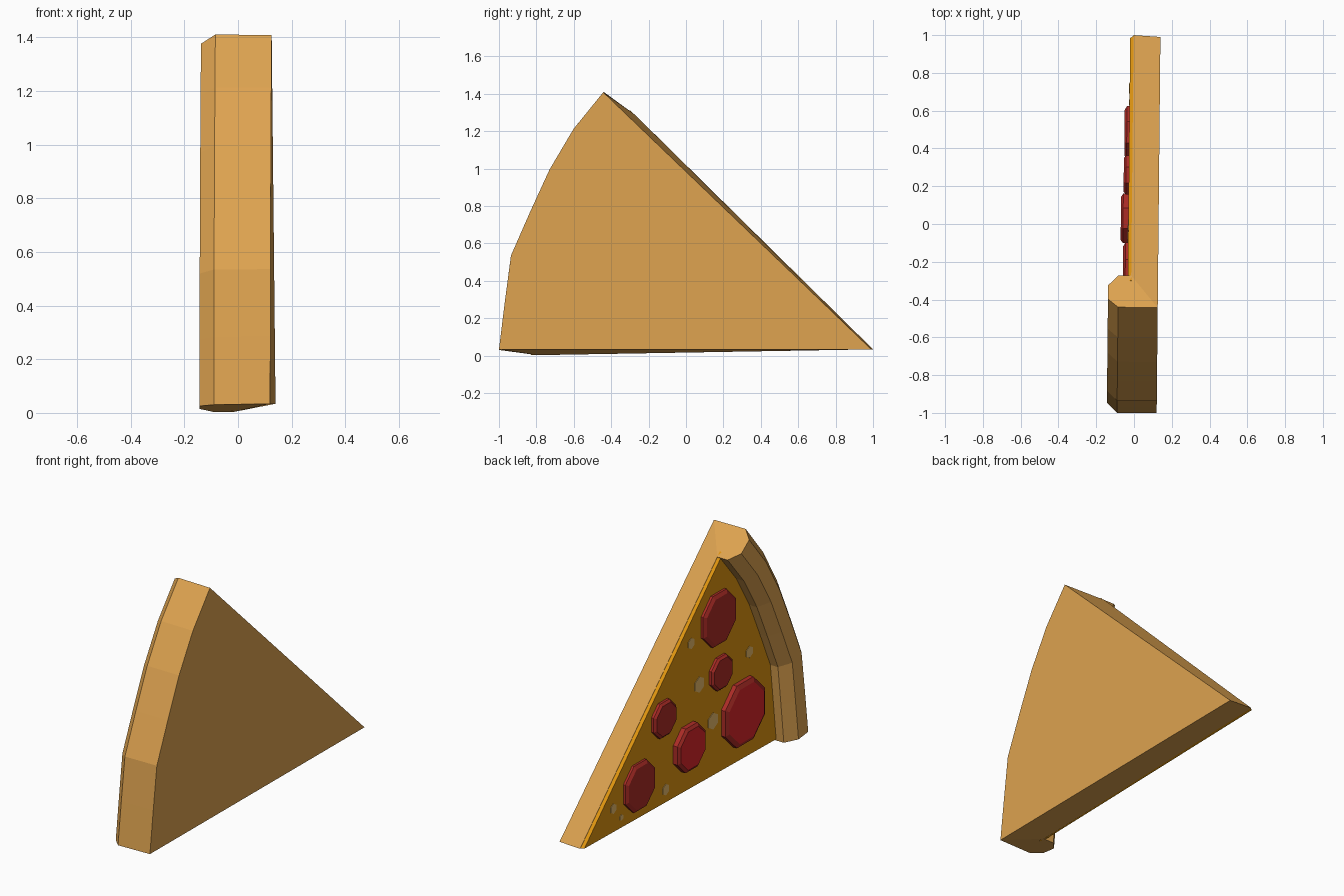
import bpy, bmesh, math

if "Cube" in bpy.data.objects:
    bpy.data.objects.remove(bpy.data.objects["Cube"])


def srgb(r, g, b):
    f = lambda c: (c / 255 / 12.92) if c < 10 else ((c / 255 + 0.055) / 1.055) ** 2.4
    return (f(r), f(g), f(b), 1)


def material(name, rgb):
    m = bpy.data.materials.new(name)
    m.diffuse_color = srgb(*rgb)
    m.use_nodes = True
    m.node_tree.nodes["Principled BSDF"].inputs["Base Color"].default_value = m.diffuse_color
    return m


CRUST = material("baked crust", (222, 163, 80))
CHEESE = material("golden cheese", (222, 148, 16))
SPOT = material("pale cheese spot", (238, 192, 110))
SAUSAGE = material("sausage red", (172, 44, 38))
BRIGHT = material("bright sausage red", (218, 38, 42))

TIP_Y, TIP_Z = 0.99, 0.034
ANGLE = 43.8
SEGMENTS = 6
RADII = [1.99, 1.975, 1.99, 1.966, 1.97, 1.98, 1.985]   # hand-cut rim


def tilt(x, y, z):
    """The slice leans slightly: x drifts with y."""
    return (x + 0.01 * y, y, z)


def polar(x, r, t, margin):
    """Point at radius r and fraction t of the slice, ends widened by margin degrees."""
    a = math.radians(-margin + t * (ANGLE + 2 * margin))
    return tilt(x, TIP_Y - r * math.cos(a), TIP_Z + r * math.sin(a))


def finish(name, bm, mats):
    bmesh.ops.recalc_face_normals(bm, faces=bm.faces)
    me = bpy.data.meshes.new(name)
    bm.to_mesh(me)
    bm.free()
    for m in mats:
        me.materials.append(m)
    ob = bpy.data.objects.new(name, me)
    bpy.context.collection.objects.link(ob)
    return ob


def wedge(name, profile, tip_back, tip_front, mat):
    """Sweep a rim profile (x, inset from rim, margin) round the tip."""
    bm = bmesh.new()
    tb, tf = bm.verts.new(tip_back), bm.verts.new(tip_front)
    rows = []
    for i in range(SEGMENTS + 1):
        rows.append([bm.verts.new(polar(x, RADII[i] - d, i / SEGMENTS, m))
                     for x, d, m in profile])
    for a, b in zip(rows, rows[1:]):
        for j in range(len(profile) - 1):
            f = bm.faces.new((a[j], a[j + 1], b[j + 1], b[j]))
            f.smooth = False
        bm.faces.new((tb, a[0], b[0]))
        bm.faces.new((tf, b[-1], a[-1]))
    for row in (rows[0], rows[-1]):
        bm.faces.new((tb, row[0], row[-1], tf))
        if len(row) > 2:
            bm.faces.new(row)
    return finish(name, bm, [mat])


def disc(name, y, z, rings, sides, mats):
    """Stack of polygon rings (x, radius) facing -x; the last is the face."""
    bm = bmesh.new()
    rows = []
    for x, r in rings:
        rows.append([bm.verts.new(tilt(x, y + r * math.cos(k), z + r * math.sin(k)))
                     for k in (2 * math.pi * (i + 0.5) / sides for i in range(sides))])
    for a, b in zip(rows, rows[1:]):
        for i in range(sides):
            j = (i + 1) % sides
            bm.faces.new((a[i], a[j], b[j], b[i]))
    bm.faces.new(rows[0])
    top = bm.faces.new(rows[-1])
    top.material_index = len(mats) - 1
    return finish(name, bm, mats)


# dough base with raised crust
wedge("crust_base",
      [(0.13, 0, 0), (-0.08, 0, 0.1), (-0.134, 0.055, 0.25),
       (-0.134, 0.145, 0.6), (-0.08, 0.205, 1.0), (-0.012, 0.205, 1.0)],
      tilt(0.13, 0.99, TIP_Z), tilt(-0.012, 1.0, TIP_Z), CRUST)

# cheese layer
wedge("cheese", [(-0.010, 0.17, 0.95), (-0.03, 0.17, 0.75)],
      tilt(-0.010, 0.998, TIP_Z), tilt(-0.03, 0.985, TIP_Z), CHEESE)

# sausage slices: y, z, radius, front x, bright face
for i, (y, z, r, x, bright) in enumerate([
        (-0.25, 0.94, 0.165, -0.056, False),
        (-0.27, 0.61, 0.105, -0.056, False),
        (-0.47, 0.30, 0.200, -0.068, True),
        (0.26, 0.535, 0.112, -0.057, False),
        (0.03, 0.28, 0.142, -0.070, True),
        (0.485, 0.22, 0.150, -0.055, False)]):
    disc(f"sausage_slice_{i + 1}", y, z,
         [(-0.025, r), (x + 0.012, r), (x, r * 0.87)], 8,
         [SAUSAGE, BRIGHT] if bright else [SAUSAGE])

# pale spots on the cheese
for i, (y, z, r) in enumerate([
        (-0.005, 0.88, 0.033), (-0.08, 0.607, 0.048), (-0.545, 0.625, 0.035),
        (-0.207, 0.342, 0.05), (0.232, 0.10, 0.034), (0.717, 0.17, 0.03),
        (0.643, 0.09, 0.018)]):
    disc(f"cheese_spot_{i + 1}", y, z, [(-0.028, r), (-0.033, r)], 6, [SPOT])
